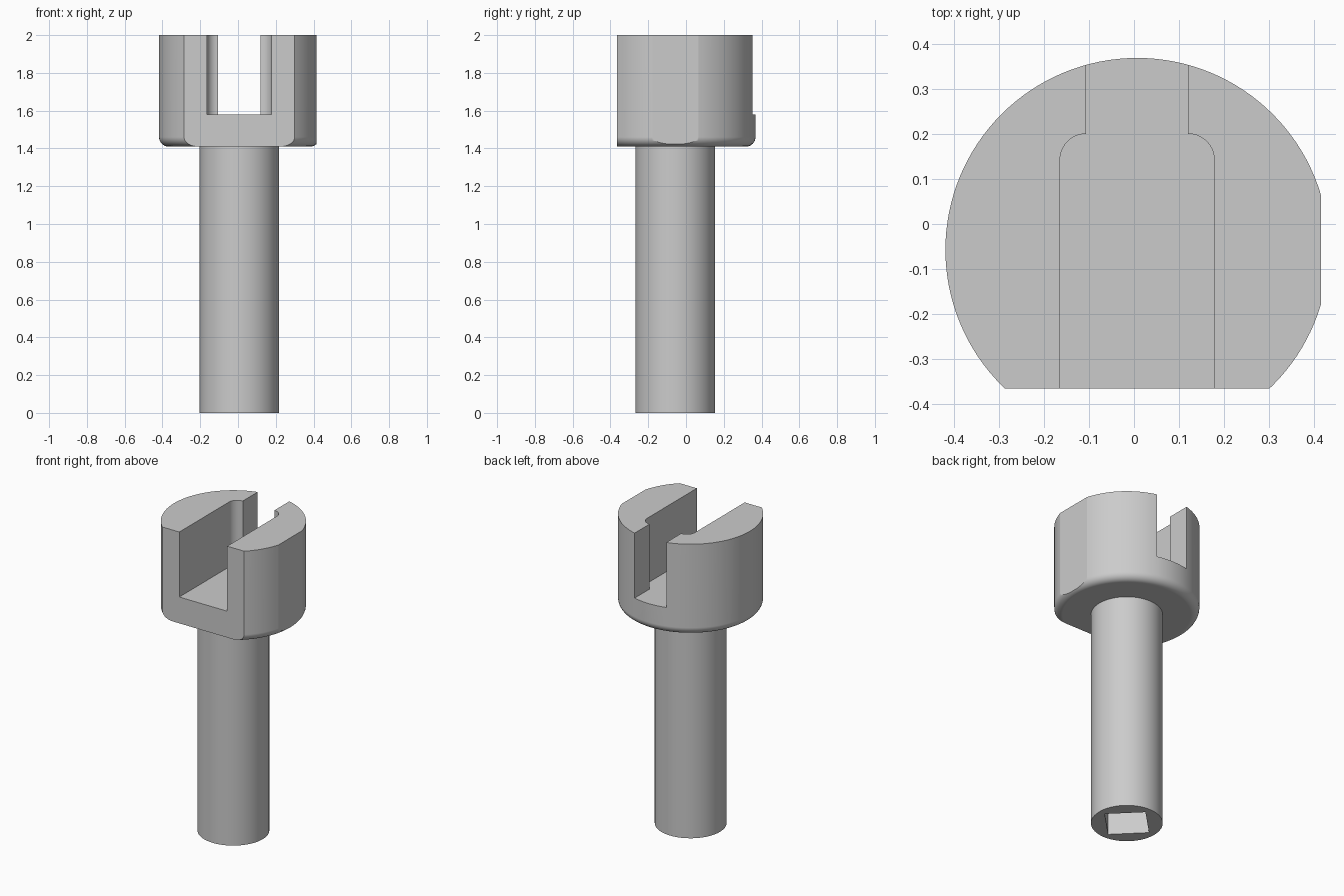
import bpy, bmesh
from math import sin, cos, pi, radians
from mathutils import Vector, Matrix

if "Cube" in bpy.data.objects:
    bpy.data.objects.remove(bpy.data.objects["Cube"], do_unlink=True)

CX, CY = 0.007, -0.057          # common axis of head and shaft
HEAD_R, SHAFT_R = 0.425, 0.21
HEAD_Z, FLOOR_Z, TOP_Z = 1.41, 1.58, 2.0
FILLET = 0.05

grey = bpy.data.materials.new("plain grey")
grey.use_nodes = True
grey.diffuse_color = (0.6, 0.6, 0.6, 1)
grey.node_tree.nodes["Principled BSDF"].inputs["Base Color"].default_value = (0.6, 0.6, 0.6, 1)


def finish(bm, name):
    bmesh.ops.recalc_face_normals(bm, faces=bm.faces)
    mesh = bpy.data.meshes.new(name)
    bm.to_mesh(mesh)
    bm.free()
    mesh.materials.append(grey)
    obj = bpy.data.objects.new(name, mesh)
    bpy.context.collection.objects.link(obj)
    return obj


def lathe(name, profile, steps=128):
    """Turn a profile of (radius, height) around the common axis."""
    bm = bmesh.new()
    verts = [bm.verts.new((CX + r, CY, z)) for r, z in profile]
    edges = [bm.edges.new(pair) for pair in zip(verts, verts[1:])]
    bmesh.ops.spin(bm, geom=verts + edges, cent=(CX, CY, 0), axis=(0, 0, 1),
                   angle=2 * pi, steps=steps, use_duplicate=False)
    bmesh.ops.remove_doubles(bm, verts=bm.verts, dist=1e-5)
    bmesh.ops.holes_fill(bm, edges=[e for e in bm.edges if e.is_boundary], sides=0)
    return finish(bm, name)


def prism(name, outline, z0, z1):
    """Extrude a flat outline, given relative to the axis, from z0 to z1."""
    bm = bmesh.new()
    face = bm.faces.new([bm.verts.new((CX + x, CY + y, z0)) for x, y in outline])
    up = bmesh.ops.extrude_face_region(bm, geom=[face])["geom"]
    bmesh.ops.translate(bm, vec=(0, 0, z1 - z0),
                        verts=[v for v in up if isinstance(v, bmesh.types.BMVert)])
    return finish(bm, name)


def box(x0, x1, y0, y1):
    return [(x0, y0), (x1, y0), (x1, y1), (x0, y1)]


def cut(obj, cutter):
    mod = obj.modifiers.new("cut", "BOOLEAN")
    mod.operation, mod.solver, mod.object = "DIFFERENCE", "EXACT", cutter
    bpy.context.view_layer.objects.active = obj
    bpy.ops.object.modifier_apply(modifier=mod.name)
    bpy.data.objects.remove(cutter, do_unlink=True)


# Round head with a filleted lower rim
rim = [(HEAD_R - FILLET + FILLET * sin(a), HEAD_Z + FILLET - FILLET * cos(a))
       for a in (i * pi / 16 for i in range(9))]
head = lathe("slotted_head", rim + [(HEAD_R, TOP_Z)])

# Flats on the front and on the left side
cut(head, prism("front_flat_cutter", box(-1, 1, -1, -0.308), 1, 3))
cut(head, prism("side_flat_cutter", box(0.4075, 1, -1, 1), 1, 3))

# Slot: wide at the front, rounded shoulders, narrow at the back
WIDE, NARROW, SHOULDER = 0.171, 0.113, 0.257
R = WIDE - NARROW
half = [(WIDE, -1)]
half += [(NARROW + R * cos(a), SHOULDER - R + R * sin(a))
         for a in (i * pi / 20 for i in range(11))]
half += [(NARROW, 1)]
slot = half + [(-x, y) for x, y in reversed(half)]
cut(head, prism("slot_cutter", slot, FLOOR_Z, 3))

# Shaft with a square socket, turned by an eighth, in its lower end
shaft = lathe("shaft", [(SHAFT_R, 0), (SHAFT_R, HEAD_Z + 0.03)])
D = 0.24 / 2 ** 0.5
cut(shaft, prism("socket_cutter", [(D, 0), (0, D), (-D, 0), (0, -D)], -0.2, 0.3))

# Smooth curved walls, crisp edges
for obj in (head, shaft):
    bpy.ops.object.select_all(action="DESELECT")
    obj.select_set(True)
    bpy.context.view_layer.objects.active = obj
    bpy.ops.object.shade_smooth_by_angle(angle=radians(25))
    weighted = obj.modifiers.new("even_shading", "WEIGHTED_NORMAL")
    weighted.keep_sharp = True
